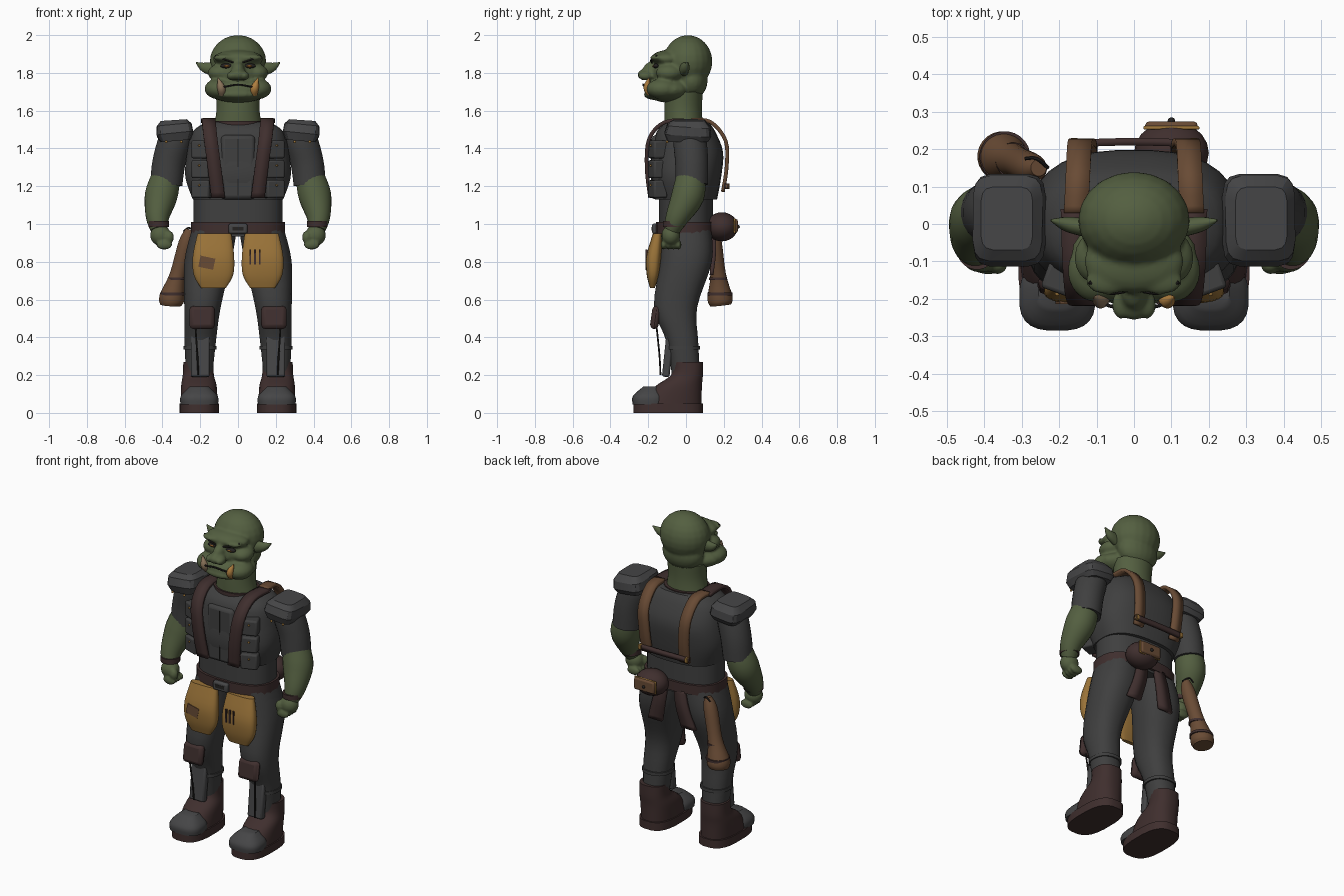
import bpy, bmesh
from math import sin, cos, pi, radians, copysign, sqrt
from mathutils import Vector, Matrix, Euler

cube = bpy.data.objects.get("Cube")
if cube:
    bpy.data.objects.remove(cube, do_unlink=True)


def material(name, *rgb):
    mat = bpy.data.materials.new(name)
    mat.use_nodes = True
    mat.diffuse_color = (*rgb, 1)
    mat.node_tree.nodes["Principled BSDF"].inputs["Base Color"].default_value = (*rgb, 1)
    return mat


CLOTH = material("charcoal cloth", .05, .05, .05)
STEEL = material("dark steel", .06, .06, .062)
SKIN = material("green skin", .088, .115, .052)
BROWN = material("dark brown leather", .05, .028, .027)
LEATHER = material("tan leather", .14, .07, .035)
GOLD = material("ochre hide", .32, .17, .04)
TUSK = material("amber tusk", .43, .21, .05)
IVORY = material("worn tusk", .25, .17, .1)
BLACK = material("black trim", .018, .016, .015)
EYE = material("orange eye", .25, .1, .02)


def finish(name, mesh, mat, mirror=False, voxel=0, sharp=40, thick=0, bevel=0):
    """Turn a bmesh into a named, coloured object with the modifiers it needs."""
    bmesh.ops.recalc_face_normals(mesh, faces=mesh.faces)
    data = bpy.data.meshes.new(name)
    mesh.to_mesh(data)
    mesh.free()
    data.materials.append(mat)
    data.shade_smooth()
    data.set_sharp_from_angle(angle=radians(sharp))
    part = bpy.data.objects.new(name, data)
    bpy.context.collection.objects.link(part)
    if thick:
        solid = part.modifiers.new("Thickness", "SOLIDIFY")
        solid.thickness, solid.offset = thick, 0
    if bevel:
        rounding = part.modifiers.new("Bevel", "BEVEL")
        rounding.width, rounding.segments = bevel, 2
    if voxel:
        blend = part.modifiers.new("Blend", "REMESH")
        blend.mode, blend.voxel_size, blend.use_smooth_shade = "VOXEL", voxel, True
        part.modifiers.new("Soften", "SMOOTH").iterations = 4
    if mirror:
        part.modifiers.new("Mirror", "MIRROR").use_mirror_merge = False


def smooth(rows, steps=4):
    """Pass a spline through a few control rows."""
    result = []
    last = len(rows) - 1
    for i in range(last):
        near = rows[max(i - 1, 0)], rows[i], rows[i + 1], rows[min(i + 2, last)]
        for step in range(steps):
            t = step / steps
            result.append([b + t / 2 * (c - a + t * (2 * a - 5 * b + 4 * c - d + t * (3 * (b - c) + d - a)))
                           for a, b, c, d in zip(*near)])
    return result + [rows[last]]


def skin(mesh, loops):
    for low, high in zip(loops, loops[1:]):
        for k in range(len(low)):
            mesh.faces.new((low[k - 1], low[k], high[k], high[k - 1]))
    mesh.faces.new(loops[0])
    mesh.faces.new(loops[-1])


def loft(name, mat, rows, sides=24, square=2, follow=False, curved=True, **extra):
    """Rows are x, y, z, half width, half depth; follow turns the sections along the path."""
    mesh = bmesh.new()
    rows = smooth(rows) if curved else rows
    points = [Vector(row[:3]) for row in rows]
    loops = []
    for i, (centre, row) in enumerate(zip(points, rows)):
        across, deep = Vector((1, 0, 0)), Vector((0, 1, 0))
        if follow:
            ahead = (points[min(i + 1, len(points) - 1)] - points[max(i - 1, 0)]).normalized()
            across = deep.cross(ahead).normalized()
            deep = ahead.cross(across)
        loop = []
        for k in range(sides):
            angle = 2 * pi * (k + .5) / sides
            u, v = (copysign(abs(f) ** (2 / square), f) for f in (cos(angle), sin(angle)))
            loop.append(mesh.verts.new(centre + across * u * row[3] + deep * v * row[4]))
        loops.append(loop)
    skin(mesh, loops)
    finish(name, mesh, mat, **extra)


def limb(name, mat, path, widths, **extra):
    """A round, tapering sweep along a path."""
    loft(name, mat, [(*point, w, w) for point, w in zip(path, widths)], follow=True, **extra)


def cord(name, mat, path, radius=.005, **extra):
    limb(name, mat, path, [radius] * len(path), sides=8, **extra)


def band(name, mat, centre, wide, deep, tall, **extra):
    x, y, z = centre
    loft(name, mat, [(x, y, z + end * tall / 2, wide, deep) for end in (-1, 1)], curved=False, **extra)


def blob(name, mat, balls, **extra):
    """One or more ellipsoids, given as centre and radii."""
    mesh = bmesh.new()
    for centre, radii in balls:
        place = Matrix.Translation(centre) @ Matrix.Diagonal((*radii, 1))
        bmesh.ops.create_uvsphere(mesh, u_segments=20, v_segments=12, radius=1, matrix=place)
    finish(name, mesh, mat, **extra)


def box(name, mat, centre, size, bevel=.01, turn=(0, 0, 0), **extra):
    mesh = bmesh.new()
    spin = Euler([radians(a) for a in turn]).to_matrix().to_4x4()
    place = Matrix.Translation(centre) @ spin @ Matrix.Diagonal((*size, 1))
    bmesh.ops.create_cube(mesh, size=1, matrix=place)
    finish(name, mesh, mat, bevel=bevel, **extra)


def strap(name, mat, path, width, flare=1, side=(1, 0, 0), **extra):
    """A flat band along a path, growing wider by the flare."""
    mesh = bmesh.new()
    path = smooth(path)
    rows = []
    for i, point in enumerate(path):
        half = Vector(side) * width / 2 * (1 + (flare - 1) * i / len(path))
        rows.append([mesh.verts.new(Vector(point) + half * end) for end in (-1, 1)])
    for (a, b), (c, d) in zip(rows, rows[1:]):
        mesh.faces.new((a, b, d, c))
    finish(name, mesh, mat, thick=.02, **extra)


# Head, blended from overlapping masses
skull = [((0, .01, 1.86), (.15, .13, .14)), ((0, .03, 1.76), (.13, .085, .1))]
brow_and_face = [((0, -.1, 1.875), (.135, .085, .045)), ((0, -.08, 1.8), (.13, .1, .09))]
jaw_and_lip = [((0, -.09, 1.71), (.17, .125, .068)), ((0, -.15, 1.685), (.12, .075, .03))]
nose = [((0, -.18, 1.81), (.036, .05, .05)), ((0, -.215, 1.79), (.036, .043, .03))]
paired = []
for s in (-1, 1):
    paired += [((s * .1, -.09, 1.8), (.06, .07, .045)), ((s * .035, -.215, 1.785), (.024, .04, .024)),
               ((s * .1, -.125, 1.715), (.078, .085, .055)), ((s * .07, -.15, 1.88), (.06, .04, .02))]
blob("head", SKIN, skull + brow_and_face + jaw_and_lip + nose + paired, voxel=.009)
loft("ears", SKIN, [(.13, -.01, 1.82, .038, .025), (.18, 0, 1.83, .026, .02), (.222, .01, 1.855, .003, .003)],
     sides=12, follow=True, mirror=True)
blob("eye_sockets", BLACK, [((.06, -.158, 1.837), (.034, .016, .013))], mirror=True)
blob("eyes", EYE, [((.06, -.166, 1.836), (.018, .012, .007))], mirror=True)
cord("eyebrows", BLACK, [(.025, -.18, 1.855), (.07, -.184, 1.87), (.12, -.155, 1.89)], mirror=True)
lip_line = [(u * .13, -.11 - .12 * sqrt(.95 - u * u / 2), 1.738 - abs(u) * .02) for u in (-1, -.5, 0, .5, 1)]
cord("mouth", BLACK, lip_line)
for s, label, mat in ((1, "left_tusk", TUSK), (-1, "right_tusk", IVORY)):
    limb(label, mat, [(s * .085, -.185, 1.69), (s * .09, -.205, 1.725), (s * .107, -.195, 1.775)], (.02, .021, .002))
loft("neck", SKIN, [(0, -.01, 1.48, .135, .105), (0, -.015, 1.6, .115, .1), (0, -.01, 1.7, .12, .1)])

# Torso
loft("vest", CLOTH, [(0, 0, 1.13, .24, .165), (0, 0, 1.25, .28, .187), (0, .01, 1.38, .27, .187),
                     (0, 0, 1.49, .24, .155), (0, .01, 1.54, .165, .11)], sides=32, square=2.6)
band("collar", BROWN, (0, -.01, 1.535), wide=.14, deep=.115, tall=.022)
band("shirt_waist", CLOTH, (0, 0, 1.05), wide=.237, deep=.145, tall=.23, square=2.5)
box("vest_front_panel", CLOTH, (0, -.16, 1.3), (.18, .045, .34), bevel=.02)
box("vest_zip", BLACK, (0, -.182, 1.3), (.006, .006, .3), bevel=0)
for row, label in enumerate(("lower", "middle", "upper")):
    z = 1.185 + row * .105
    box(label + "_vest_pouches", CLOTH, (.19, -.15, z), (.1, .075, .095), turn=(0, 0, 20), mirror=True)
    blob(label + "_pouch_studs", GOLD, [((.205, -.187, z + .02), [.006] * 3)], mirror=True)

# Harness
strap("front_straps", BROWN, [(.16, .04, 1.545), (.155, -.11, 1.54), (.145, -.195, 1.45), (.125, -.208, 1.3),
                              (.105, -.19, 1.14)], width=.072, mirror=True)
strap("back_straps", LEATHER, [(.155, .03, 1.55), (.15, .13, 1.54), (.145, .21, 1.44), (.135, .215, 1.3),
                               (.13, .195, 1.17)], width=.065, mirror=True)
strap("back_cross_strap", BROWN, [(-.17, .215, 1.2), (0, .22, 1.2), (.17, .215, 1.2)], width=.028, side=(0, 0, 1))
box("cross_strap_buckles", GOLD, (.16, .22, 1.2), (.02, .02, .03), bevel=.003, mirror=True)

# Belt, belt pouch and tails
band("belt", BROWN, (0, 0, .98), wide=.25, deep=.16, tall=.06, square=2.5)
box("belt_buckle", STEEL, (0, -.165, .975), (.1, .03, .055))
box("buckle_slot", BLACK, (0, -.178, .975), (.06, .008, .02), bevel=0)
blob("belt_pouch", BROWN, [((.1, .19, .985), (.1, .085, .077))])
box("pouch_trim", GOLD, (.1, .257, .99), (.15, .01, .08), bevel=.004)
box("pouch_flap", LEATHER, (.1, .263, .99), (.14, .022, .074))
blob("pouch_button", BLACK, [((.1, .275, .985), [.01] * 3)])
strap("belt_tails", BROWN, [(.06, .145, .96), (.08, .15, .86), (.115, .135, .73)], width=.07, flare=1.4, mirror=True)

# Hip flaps, one with a sewn patch and one with stitches
loft("hip_flaps", GOLD, [(.125, -.15, .95, .09, .025), (.13, -.17, .83, .11, .04),
                         (.13, -.175, .73, .105, .033), (.13, -.178, .66, .065, .012)], square=3, mirror=True)
box("hip_patch", LEATHER, (-.165, -.209, .795), (.08, .009, .06), bevel=0, turn=(0, 12, 0))
for stitch, label in enumerate(("inner", "middle", "outer")):
    box(label + "_flap_stitch", BROWN, (.065 + stitch * .025, -.209, .825), (.01, .009, .08), bevel=0)

# Arms and fists
limb("sleeves", CLOTH, [(.3, .02, 1.52), (.33, .02, 1.45), (.365, .03, 1.33), (.38, .03, 1.21)],
     (.065, .087, .088, .086), mirror=True)
limb("forearms", SKIN, [(.38, .025, 1.25), (.407, .01, 1.15), (.426, -.045, 1.04), (.418, -.075, .97)],
     (.077, .087, .063, .044), mirror=True)
band("bracelets", BROWN, (.42, -.065, 1), wide=.055, deep=.057, tall=.03, mirror=True)
fist = [((.41, -.08, .94), (.055, .05, .055)), ((.365, -.11, .93), (.026, .024, .035))]
fist += [((.39, -.118 + finger * .026, .89), (.042, .016, .026)) for finger in range(4)]
blob("hands", SKIN, fist, voxel=.007, mirror=True)

# Shoulder pads
loft("shoulder_pads", STEEL, [(.33, .01, 1.44, .08, .11), (.333, .01, 1.475, .098, .125),
                              (.338, .015, 1.52, .094, .115), (.34, .015, 1.55, .07, .085)],
     sides=16, square=5, follow=True, curved=False, sharp=25, mirror=True)
blob("pad_studs", GOLD, [((x, -.1, 1.435), [.007] * 3) for x in (.3, .38)], mirror=True)

# Legs
loft("trousers", CLOTH, [(.125, 0, .97, .12, .135), (.16, 0, .8, .125, .138), (.188, -.055, .56, .097, .115),
                         (.2, -.02, .38, .084, .085), (.205, 0, .2, .07, .075)], square=2.3, mirror=True)
box("knee_pads", BROWN, (.19, -.162, .505), (.135, .045, .125), bevel=.025, turn=(-8, 0, 0), mirror=True)
box("shin_plates", STEEL, (.2, -.095, .31), (.1, .04, .24), turn=(-6, 0, 0), mirror=True)
cord("shin_cords", BLACK, [(.225, -.155, .45), (.215, -.14, .3), (.21, -.135, .2)], mirror=True)
band("calf_bands", CLOTH, (.2, -.014, .345), wide=.088, deep=.089, tall=.02, square=2.3, mirror=True)

# Boots
band("boot_soles", BROWN, (.205, -.095, .025), wide=.105, deep=.185, tall=.05, square=2.8, mirror=True)
loft("boots", BROWN, [(.205, -.085, .045, .098, .168), (.207, -.04, .14, .095, .125), (.21, .005, .2, .083, .085),
                      (.21, .01, .27, .08, .08)], square=2.4, mirror=True)
loft("toe_caps", STEEL, [(.205, -.195, .045, .1, .088), (.205, -.195, .09, .098, .086), (.205, -.18, .14, .05, .045)],
     square=2.8, mirror=True)

# Flared flask hanging on the right hip
limb("hip_flask", LEATHER, [(-.255, .15, .97), (-.275, .15, .9), (-.32, .17, .73), (-.35, .18, .61), (-.355, .184, .57)],
     (.022, .04, .042, .067, .056))
for label, x, y, z, radius in (("middle", -.322, .17, .71, .048), ("lower", -.345, .18, .63, .068)):
    band(label + "_flask_band", BROWN, (x, y, z), radius, radius, tall=.015)
cord("flask_hook", BLACK, [(-.23, .15, .96), (-.26, .175, .98), (-.29, .175, .96)])
